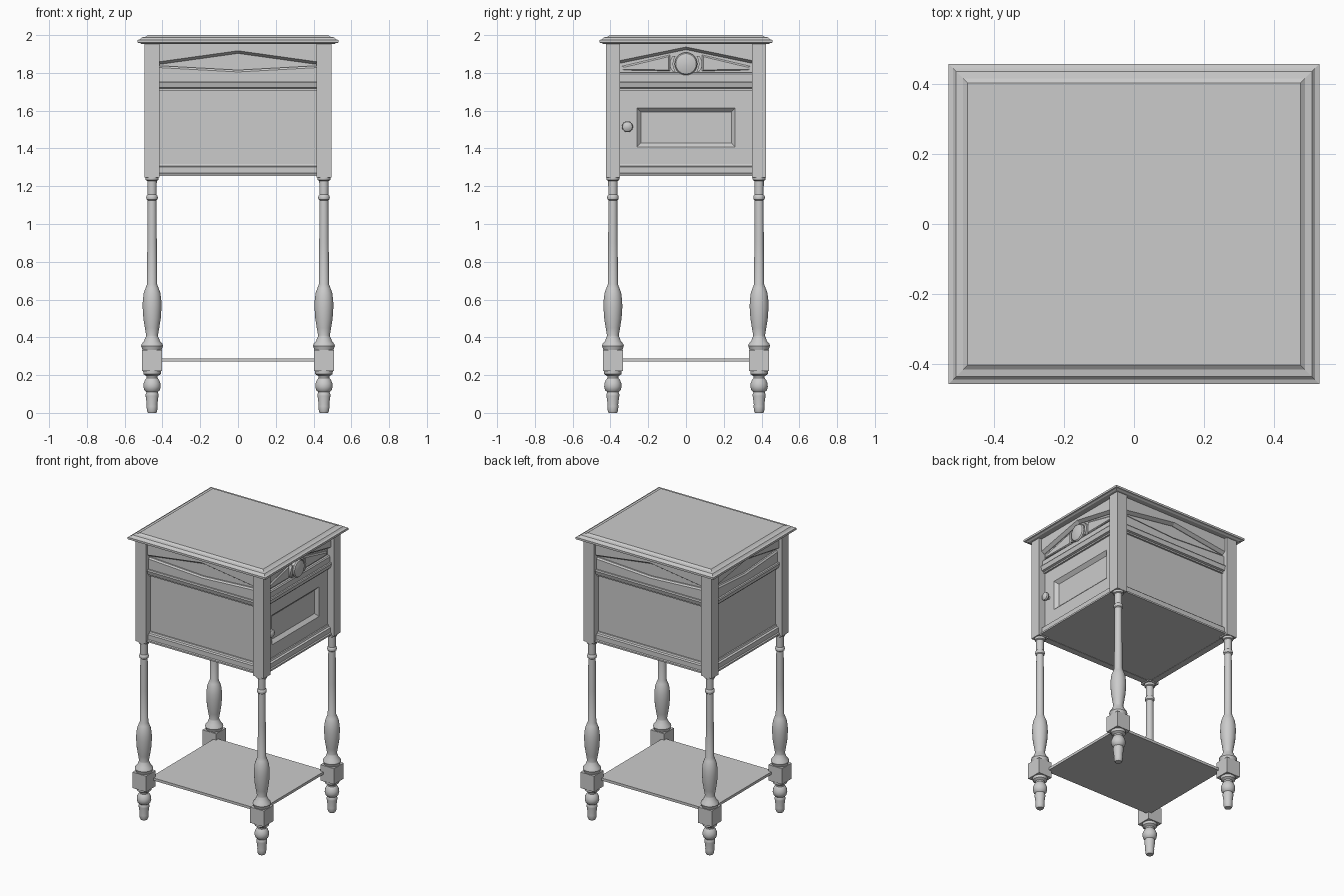
import bpy, bmesh
from math import sin, cos, pi, radians

if "Cube" in bpy.data.objects:
    bpy.data.objects.remove(bpy.data.objects["Cube"])


def loft(name, loops, place=lambda p: p, smooth=False):
    """Skin equal-length closed loops and cap both ends."""
    bm = bmesh.new()
    rings = [[bm.verts.new(place(p)) for p in lp] for lp in loops]
    n = len(rings[0])
    for a, b in zip(rings, rings[1:]):
        for i in range(n):
            j = (i + 1) % n
            bm.faces.new((a[i], a[j], b[j], b[i]))
    bm.faces.new(rings[0][::-1])
    bm.faces.new(rings[-1])
    bmesh.ops.recalc_face_normals(bm, faces=bm.faces)
    me = bpy.data.meshes.new(name)
    bm.to_mesh(me)
    bm.free()
    ob = bpy.data.objects.new(name, me)
    bpy.context.collection.objects.link(ob)
    if smooth:
        bpy.ops.object.select_all(action='DESELECT')
        ob.select_set(True)
        bpy.context.view_layer.objects.active = ob
        bpy.ops.object.shade_smooth_by_angle(angle=radians(35))
    return ob


def rect(hx, hy, z, cx=0, cy=0):
    return [(cx + a * hx, cy + b * hy, z) for a, b in ((-1, -1), (1, -1), (1, 1), (-1, 1))]


def box(name, x0, x1, y0, y1, z0, z1):
    c = (x1 - x0) / 2, (y1 - y0) / 2
    m = (x0 + x1) / 2, (y0 + y1) / 2
    return loft(name, [rect(*c, z, *m) for z in (z0, z1)])


def circle(r, z, cx=0, cy=0, n=32):
    return [(cx + r * cos(2 * pi * i / n), cy + r * sin(2 * pi * i / n), z) for i in range(n)]


# Stepped table top
steps = [(.02, 1.953), (.012, 1.958), (0, 1.96), (0, 1.974), (.013, 1.978),
         (.022, 1.988), (.042, 1.991), (.054, 2.0)]
loft("table_top", [rect(.531 - i, .458 - i, z) for i, z in steps])

# Cabinet core and lower shelf
box("cabinet_core", -.42, .42, -.352, .352, 1.257, 1.955)
box("lower_shelf", -.425, .425, -.357, .357, .271, .289)

# Corner posts and turned legs
LX, LY = .455, .387
upper = [(.034, 1.25), (.035, 1.24), (.033, 1.232), (.025, 1.228), (.024, 1.155),
         (.029, 1.15), (.031, 1.14), (.029, 1.13), (.0235, 1.125), (.025, .9), (.027, .68),
         (.035, .66), (.044, .635), (.049, .595), (.05, .56), (.046, .5), (.038, .45),
         (.031, .41), (.033, .402), (.037, .395), (.042, .38), (.055, .365),
         (.058, .355), (.05, .332)]
lower = [(.047, .225), (.046, .205), (.03, .195), (.029, .185), (.037, .175), (.045, .155),
         (.046, .138), (.041, .12), (.03, .11), (.034, .098), (.034, .09), (.028, .045),
         (.029, .035), (.027, .01), (.022, 0)]
for sx, h in ((-1, "left"), (1, "right")):
    for sy, v in ((-1, "front"), (1, "back")):
        x, y, tag = sx * LX, sy * LY, v + "_" + h
        box(tag + "_post", x - .04, x + .04, y - .0375, y + .0375, 1.247, 1.955)
        box(tag + "_leg_block", x - .053, x + .053, y - .053, y + .053, .223, .333)
        loft(tag + "_leg", [circle(r, z, x, y) for r, z in upper], smooth=True)
        loft(tag + "_foot", [circle(r, z, x, y) for r, z in lower], smooth=True)

# Cabinet sides, in local coordinates: u across, z up, d outward from the panel face
SIDES = {
    "front": (.417, .375, lambda u, z, d: (u, -d, z)),
    "back": (.417, .375, lambda u, z, d: (-u, d, z)),
    "right": (.35, .445, lambda u, z, d: (d, u, z)),
    "left": (.35, .445, lambda u, z, d: (-d, -u, z)),
}
for side, (w, base, to_world) in SIDES.items():
    def place(p):
        return to_world(p[0], p[1], base + p[2])

    def at(poly, d):
        return [(u, z, d) for u, z in poly]

    def quad(u0, u1, z0, z1):
        return [(u0, z0), (u1, z0), (u1, z1), (u0, z1)]

    def gable(apex, edge):
        return [(-w, 1.955), (-w, edge), (0, apex), (w, edge), (w, 1.955)]

    def moulding(name, prof):
        loft(name, [[(u, z, d) for d, z in prof] for u in (-w, w)], place)

    door = side == "right"
    full = quad(-w, w, 1.257, 1.955)
    if door:
        # Door with a sunk, bevelled panel, and its knob
        face = quad(-w, w, 1.257, 1.73)
        loft("door", [at(face, -.035), at(face, 0), at(quad(-.26, .26, 1.408, 1.615), 0),
                      at(quad(-.238, .24, 1.43, 1.592), -.022)], place)
        loft("frieze_panel_right", [at(quad(-w, w, 1.73, 1.955), d) for d in (-.035, 0)], place)
        knob = [(.012, -.005), (.011, .012), (.024, .018), (.029, .028), (.026, .038),
                (.015, .045), (.003, .047)]
        loft("door_knob", [circle(r, d, -.31, 1.515, 24) for r, d in knob], place, True)
    else:
        loft("panel_" + side, [at(full, d) for d in (-.03, 0)], place)

    # Gabled fascia with a bevelled underside
    apex, edge = (1.937, 1.865) if door else (1.917, 1.859)
    loft("gable_fascia_" + side, [at(gable(apex - .014, edge - .014), -.01),
                                  at(gable(apex - .014, edge - .014), .008),
                                  at(gable(apex, edge), .028)], place)
    # Frieze board below the gable
    if door:
        loft("frieze_board_right", [at(quad(-w, w, 1.74, 1.803), -.01),
                                    at(quad(-w, w, 1.74, 1.803), .014),
                                    at(quad(-w, w, 1.74, 1.795), .02)], place)
    else:
        def vee(dz):
            return [(-w, 1.75), (w, 1.75), (w, 1.838 - dz), (0, 1.815 - dz), (-w, 1.838 - dz)]
        loft("frieze_board_" + side, [at(vee(0), -.01), at(vee(0), .01), at(vee(.01), .018)], place)

    # Horizontal mouldings
    moulding("upper_moulding_" + side, [(-.01, 1.758), (.03, 1.758), (.034, 1.75), (.026, 1.722),
                                        (.012, 1.718), (.012, 1.708), (-.01, 1.708)])
    moulding("base_moulding_" + side, [(-.01, 1.32), (.008, 1.318), (.012, 1.307), (.026, 1.303),
                                       (.026, 1.27), (.034, 1.266), (.034, 1.255), (-.01, 1.255)])

    if door:
        # Medallion, flanking arcs and raised triangular fields
        med = [(.06, -.005), (.06, .022), (.054, .03), (.046, .032), (.03, .036), (.004, .038)]
        loft("medallion", [circle(r, d, 0, 1.848, 40) for r, d in med], place, True)
        for s, tag in ((-1, "front"), (1, "back")):
            angs = [radians(-36 + 72 * i / 10) for i in range(11)]
            arc = [(s * .086 * cos(a), 1.848 + .07 * sin(a)) for a in angs]
            arc += [(s * .068 * cos(a), 1.848 + .07 * sin(a)) for a in reversed(angs)]
            loft(tag + "_medallion_arc", [at(arc, d) for d in (-.005, .022)], place)
            tri = [(s * .34, 1.815), (s * .085, 1.81), (s * .085, 1.895), (s * .34, 1.835)]
            small = [(s * .325, 1.818), (s * .092, 1.816), (s * .092, 1.886), (s * .325, 1.83)]
            loft(tag + "_tympanum_field", [at(tri, -.005), at(tri, .006), at(small, .012)], place)
